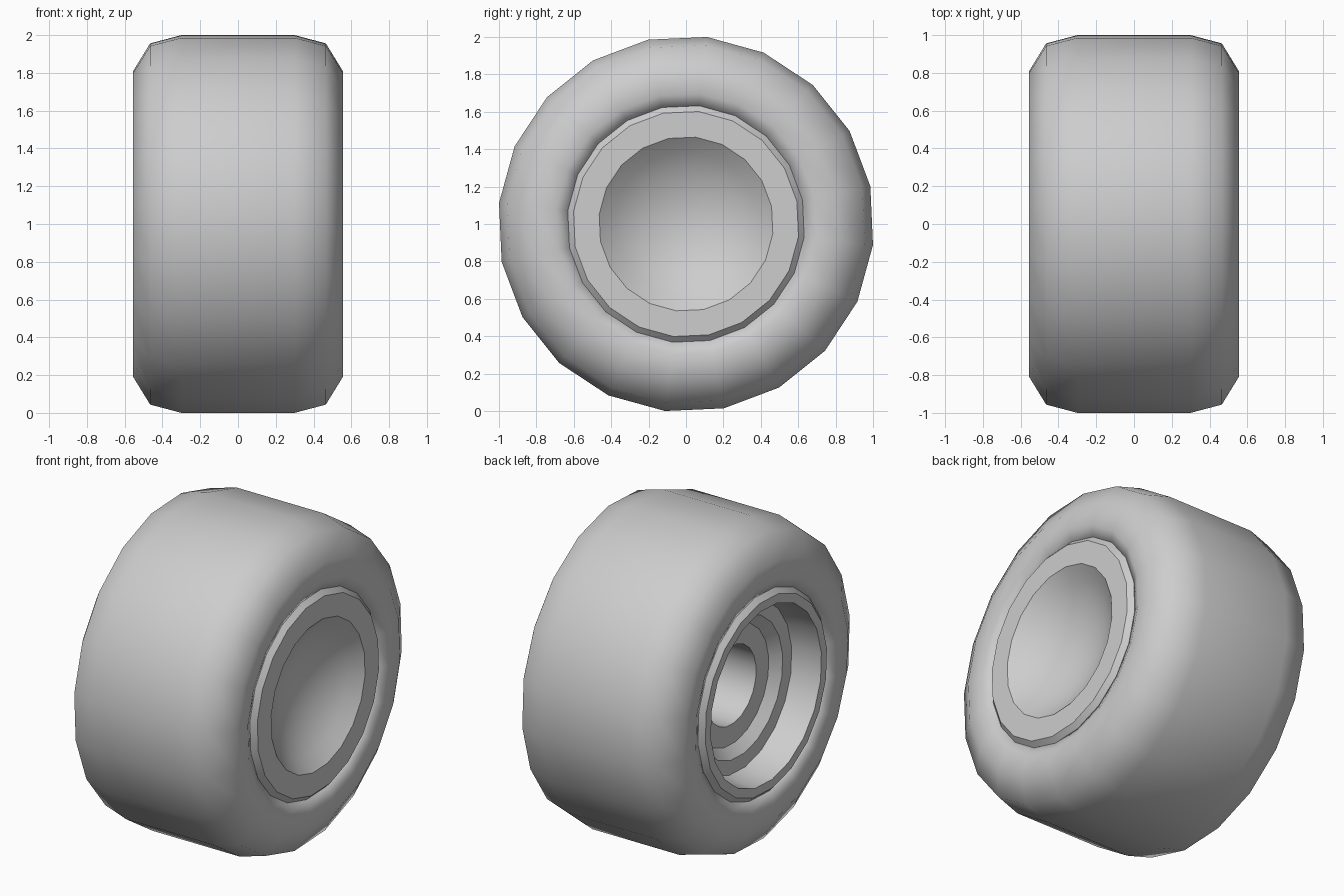
import bpy, bmesh, math

SIDES = 20
START = math.radians(11.6)
CENTRE_Z = 1.0

default = bpy.data.objects.get("Cube")
if default:
    bpy.data.objects.remove(default, do_unlink=True)

grey = bpy.data.materials.new("plain grey")
grey.use_nodes = True
grey.diffuse_color = (0.61, 0.61, 0.61, 1)
bsdf = next(n for n in grey.node_tree.nodes if n.type == 'BSDF_PRINCIPLED')
bsdf.inputs["Base Color"].default_value = grey.diffuse_color


def lathe(name, profile, sharp_angle, closed=False):
    """Revolve (x, radius) points about the axle; zero radius makes a pole."""
    bm = bmesh.new()
    rings = []
    for x, r in profile:
        count = SIDES if r > 0 else 1
        angles = [START + 2 * math.pi * i / SIDES for i in range(count)]
        rings.append([bm.verts.new((x, r * math.cos(a), r * math.sin(a)))
                      for a in angles])
    pairs = list(zip(rings, rings[1:]))
    if closed:
        pairs.append((rings[-1], rings[0]))
    for a, b in pairs:
        for i in range(SIDES):
            j = (i + 1) % SIDES
            corners = [a[i % len(a)], a[j % len(a)], b[j % len(b)], b[i % len(b)]]
            bm.faces.new(list(dict.fromkeys(corners)))
    bmesh.ops.recalc_face_normals(bm, faces=bm.faces)
    mesh = bpy.data.meshes.new(name)
    bm.to_mesh(mesh)
    bm.free()
    mesh.materials.append(grey)
    obj = bpy.data.objects.new(name, mesh)
    obj.location.z = CENTRE_Z
    bpy.context.collection.objects.link(obj)
    bpy.ops.object.select_all(action='DESELECT')
    obj.select_set(True)
    bpy.context.view_layer.objects.active = obj
    bpy.ops.object.shade_smooth_by_angle(angle=math.radians(sharp_angle))
    return obj


# Tyre: rounded shoulders, sidewalls dipping in close to the rim
half = [(0.3, 1.006), (0.465, 0.962), (0.555, 0.815), (0.555, 0.7), (0.522, 0.63)]
tyre = [(-x, r) for x, r in reversed(half)] + half
lathe("tyre", tyre, 70, closed=True)

# Wheel: stepped recess and axle bore on one side, shallow round bowl on the other
recess = [(0.1, 0), (0.1, 0.245), (-0.315, 0.245), (-0.315, 0.37),
          (-0.37, 0.43), (-0.37, 0.52), (-0.45, 0.54), (-0.555, 0.55)]
rim = [(-0.555, 0.605), (-0.525, 0.636), (0.525, 0.636), (0.555, 0.605)]
BOWL_RADIUS, BOWL_DEPTH, STEPS = 0.467, 0.19, 6
sphere = (BOWL_RADIUS ** 2 + BOWL_DEPTH ** 2) / (2 * BOWL_DEPTH)
bowl = []
for k in range(STEPS + 1):
    r = BOWL_RADIUS * (1 - k / STEPS)
    depth = BOWL_DEPTH - sphere + math.sqrt(sphere ** 2 - r ** 2)
    bowl.append((0.555 - depth, r))
lathe("wheel", recess + rim + bowl, 32)
